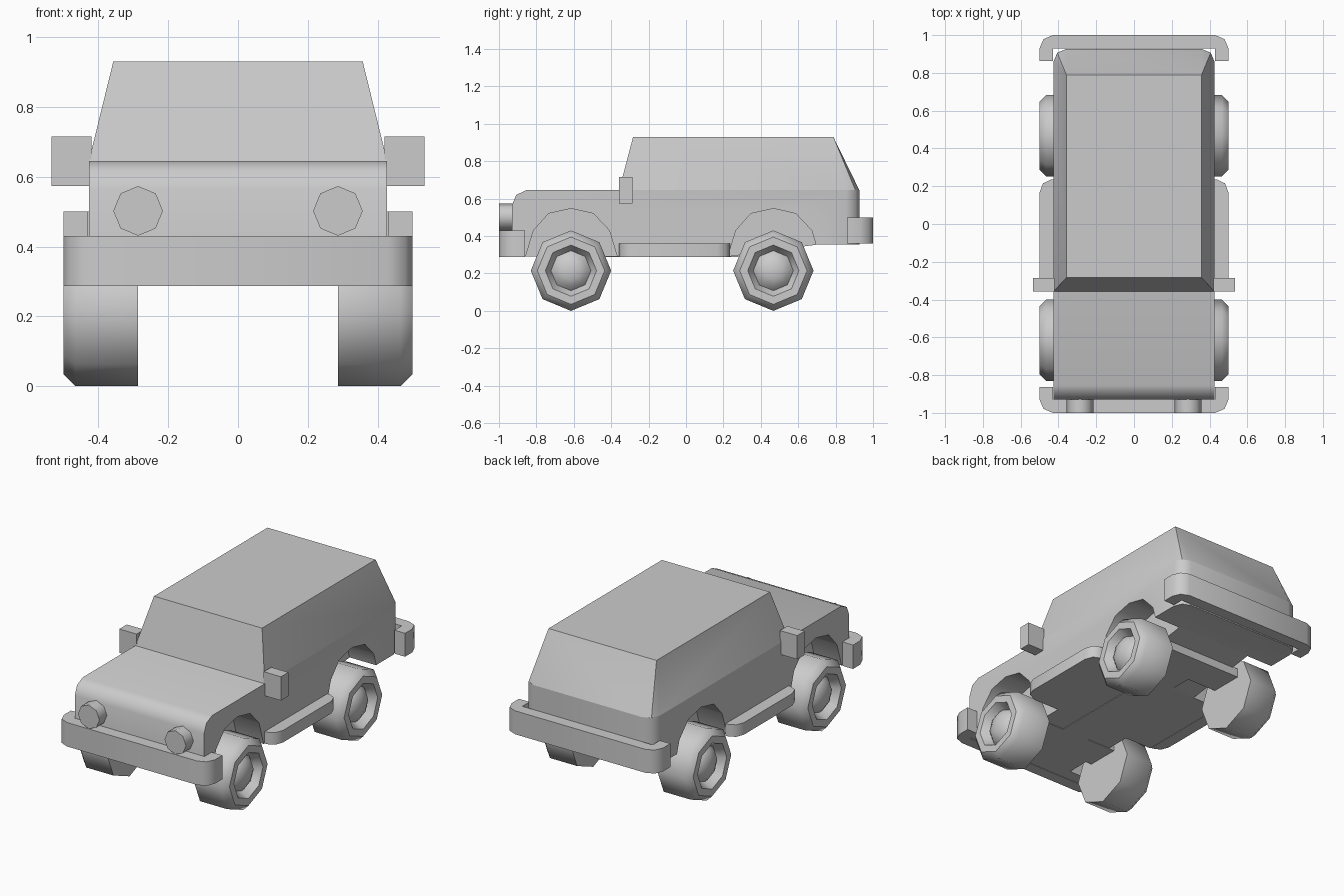
import bpy, bmesh
from math import sin, cos, pi, radians

if "Cube" in bpy.data.objects:
    bpy.data.objects.remove(bpy.data.objects["Cube"])


def finish(name, bm, mirror=False, angle=46):
    bmesh.ops.recalc_face_normals(bm, faces=bm.faces[:])
    me = bpy.data.meshes.new(name)
    bm.to_mesh(me)
    bm.free()
    me.shade_smooth()
    me.set_sharp_from_angle(angle=radians(angle))
    ob = bpy.data.objects.new(name, me)
    bpy.context.collection.objects.link(ob)
    if mirror:
        ob.modifiers.new("Mirror", 'MIRROR')
    return ob


def prism(pts, axis, a, b):
    """Extrude a 2D outline: (y, z) along x, or (x, y) along z."""
    bm = bmesh.new()
    place = (lambda p, t: (t, *p)) if axis == 'x' else (lambda p, t: (*p, t))
    lo, hi = ([bm.verts.new(place(p, t)) for p in pts] for t in (a, b))
    bm.faces.new(lo)
    bm.faces.new(hi)
    n = len(pts)
    for i in range(n):
        j = (i + 1) % n
        bm.faces.new((lo[i], lo[j], hi[j], hi[i]))
    return bm


def lathe(profile, y, z, sides=8):
    """Turn (radius, x) points about an axle along x."""
    bm = bmesh.new()
    rings = []
    for r, x in profile:
        if r == 0:
            rings.append([bm.verts.new((x, y, z))] * sides)
        else:
            rings.append([bm.verts.new((x, y + r * sin(2 * pi * k / sides),
                                        z + r * cos(2 * pi * k / sides)))
                          for k in range(sides)])
    for A, B in zip(rings, rings[1:]):
        for k in range(sides):
            m = (k + 1) % sides
            bm.faces.new(list(dict.fromkeys((A[k], A[m], B[m], B[k]))))
    return bm


def box(x0, x1, y0, y1, z0, z1):
    return prism([(x0, y0), (x1, y0), (x1, y1), (x0, y1)], 'z', z0, z1)


WHEELS = {"front": -0.615, "rear": 0.467}

# Lower body: side profile with rounded nose and rounded rear corners
side = [(-0.93, 0.29), (0.225, 0.29), (0.706, 0.355), (0.927, 0.355),
        (0.927, 0.645), (-0.855, 0.645), (-0.908, 0.62), (-0.93, 0.565)]
bm = prism(side, 'x', -0.427, 0.427)
rear = [e for e in bm.edges if all(v.co.y > 0.92 for v in e.verts)
        and abs(e.verts[0].co.x - e.verts[1].co.x) < 0.01]
bmesh.ops.bevel(bm, geom=rear, offset=0.07, segments=2, profile=0.5, affect='EDGES')
body = finish("body", bm)

# Wheel arches cut into both sides
arch = [(-0.243, 0.1), (-0.243, 0.29), (-0.2, 0.43), (-0.12, 0.52), (0, 0.547),
        (0.12, 0.52), (0.205, 0.43), (0.247, 0.29), (0.247, 0.1)]
bpy.context.view_layer.objects.active = body
for label, wy in WHEELS.items():
    cutter = finish(label + "_arch_cutter",
                    prism([(wy + y, z) for y, z in arch], 'x', 0.25, 0.6), True)
    cutter.hide_render = True
    mod = body.modifiers.new("Arch", 'BOOLEAN')
    mod.operation, mod.solver, mod.object = 'DIFFERENCE', 'EXACT', cutter
    bpy.ops.object.modifier_apply(modifier=mod.name)
    bpy.data.objects.remove(cutter)
body.data.shade_smooth()
body.data.set_sharp_from_angle(angle=radians(46))

# Cabin: tapered hull above the belt line
bm = bmesh.new()
base = [(0.427, -0.358), (0.427, 0.857), (0.406, 0.906), (0.357, 0.927)]
roof = [(0.357, -0.283), (0.357, 0.788)]
for s in (-1, 1):
    for pts, z in ((base, 0.645), (roof, 0.93)):
        for x, y in pts:
            bm.verts.new((s * x, y, z))
bmesh.ops.convex_hull(bm, input=bm.verts[:])
bmesh.ops.delete(bm, geom=[f for f in bm.faces if all(v.co.z < 0.7 for v in f.verts)],
                 context='FACES_ONLY')
bmesh.ops.dissolve_limit(bm, angle_limit=0.02, verts=bm.verts[:], edges=bm.edges[:])
finish("cabin", bm, angle=32)

# Wrap-around bumpers
half = [(0.43, 0.93), (0.43, 0.862), (0.5, 0.862), (0.5, 0.93), (0.479, 0.979), (0.43, 1.0)]
loop = half + [(-x, y) for x, y in reversed(half)]
finish("rear_bumper", prism(loop, 'z', 0.36, 0.5))
finish("front_bumper", prism([(x, -y) for x, y in loop], 'z', 0.287, 0.43))

# Running boards
board = [(0.427, -0.358), (0.44, -0.358), (0.482, -0.338), (0.5, -0.29),
         (0.5, 0.167), (0.482, 0.215), (0.44, 0.235), (0.427, 0.235)]
finish("running_boards", prism(board, 'z', 0.288, 0.36), True)

# Mirrors
finish("side_mirrors", box(0.42, 0.534, -0.357, -0.287, 0.573, 0.715), True)

# Headlights
lamp = [(0.286 + 0.071 * sin(k * pi / 4), 0.502 + 0.071 * cos(k * pi / 4)) for k in range(8)]
bm = prism(lamp, 'z', -1.0, -0.92)
for v in bm.verts:
    x, z, y = v.co
    v.co = (x, y, z)
finish("headlights", bm, True)

# Wheels: tyre, recessed rim and domed hub
tyre = [(0, 0.286), (0.215, 0.286), (0.215, 0.465), (0.18, 0.5), (0.137, 0.5),
        (0.107, 0.45), (0.085, 0.474), (0.05, 0.491), (0, 0.497)]
for label, wy in WHEELS.items():
    finish(label + "_wheels", lathe(tyre, wy, 0.215), True)
    # Axle beam bridging the wheel wells
    finish(label + "_axle", box(-0.29, 0.29, wy - 0.1, wy + 0.1, 0.287, 0.34))

# Drive shaft housing
finish("drive_shaft", box(-0.09, 0.09, WHEELS["front"] + 0.1, WHEELS["rear"] - 0.1, 0.287, 0.34))
